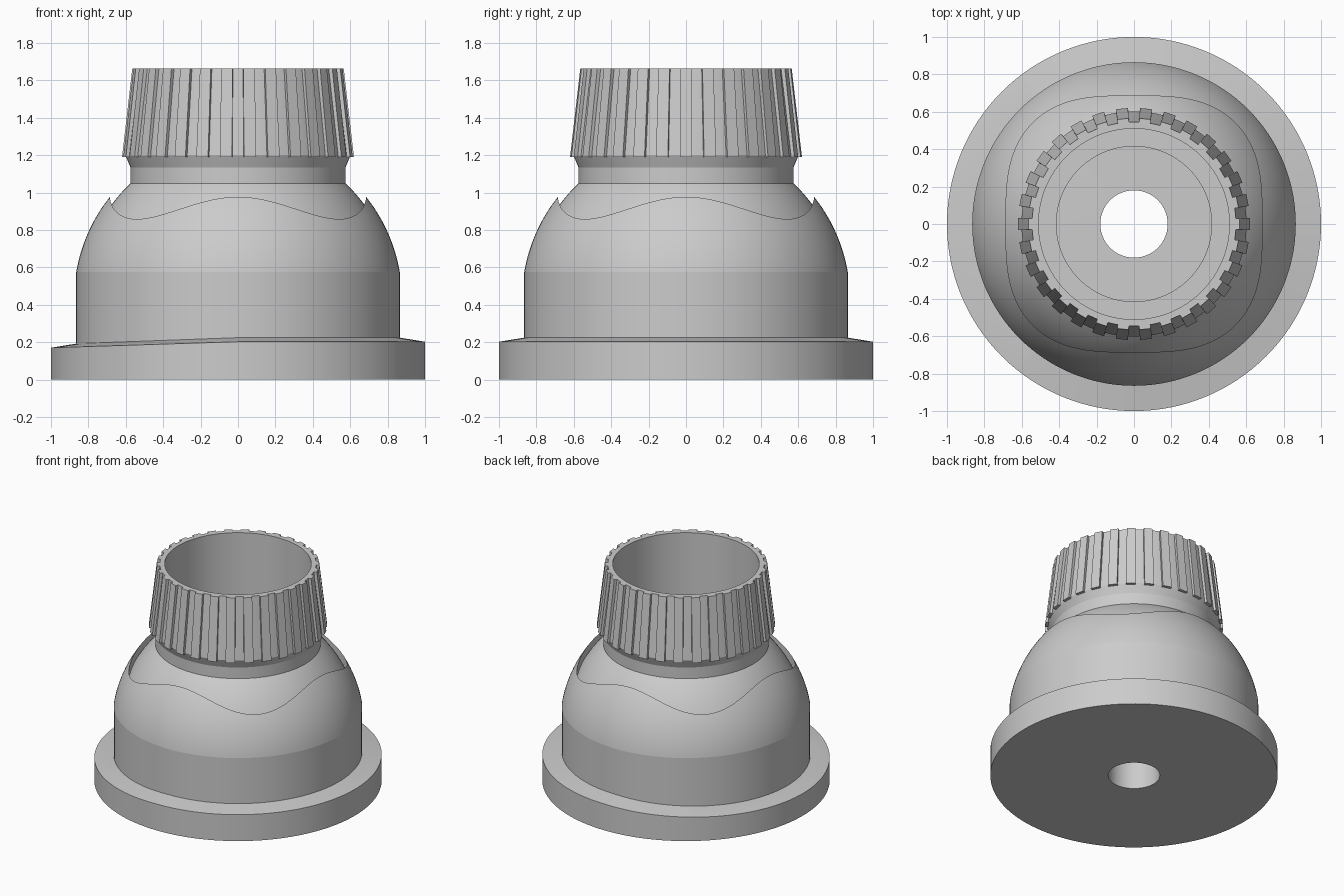
import bpy, bmesh
from math import sin, cos, pi, sqrt, radians

cube = bpy.data.objects.get("Cube")
if cube:
    bpy.data.objects.remove(cube)

SEG = 128
RIBS = 30

grey = bpy.data.materials.new("plain_grey")
grey.use_nodes = True
colour = (0.6, 0.6, 0.6, 1)
grey.diffuse_color = colour
grey.node_tree.nodes["Principled BSDF"].inputs["Base Color"].default_value = colour


def add_object(name, bm, smooth=True):
    bmesh.ops.recalc_face_normals(bm, faces=bm.faces[:])
    mesh = bpy.data.meshes.new(name)
    bm.to_mesh(mesh)
    bm.free()
    mesh.materials.append(grey)
    obj = bpy.data.objects.new(name, mesh)
    bpy.context.scene.collection.objects.link(obj)
    if smooth:
        bpy.ops.object.select_all(action='DESELECT')
        obj.select_set(True)
        bpy.context.view_layer.objects.active = obj
        bpy.ops.object.shade_smooth_by_angle(angle=radians(8))
    return obj


def lathe(name, profile):
    """Turn a closed profile, given as a function of the angle, round z."""
    bm = bmesh.new()
    loops = []
    for i in range(SEG):
        a = 2 * pi * i / SEG
        loops.append([bm.verts.new((r * cos(a), r * sin(a), z)) for r, z in profile(a)])
    for i in range(SEG):
        p, q = loops[i], loops[(i + 1) % SEG]
        for j in range(len(p)):
            k = (j + 1) % len(p)
            bm.faces.new((p[j], q[j], q[k], p[k]))
    return add_object(name, bm)


def ball_arc(r0, r1, centre, radius, steps=14):
    """Points on a ball from one ring radius to a smaller one."""
    rs = [r0 + (r1 - r0) * (1 - (1 - i / steps) ** 2) for i in range(steps + 1)] \
        if r0 < r1 else [r0 + (r1 - r0) * (i / steps) ** 1.5 for i in range(steps + 1)]
    return [(r, centre + sqrt(max(radius * radius - r * r, 0))) for r in rs]


# Base flange, its rim dipping slightly on one side
def flange_profile(a):
    top = 0.203 - 0.032 * max(0, -cos(a))
    return [(0.18, 0), (1, 0), (1, top), (0.865, top + 0.022), (0.18, 0.22)]


# Domed body with a raised outer shell cut along a rounded square
def body_profile(a):
    edge = 0.725 - 0.04 * cos(4 * a)
    shell = ball_arc(0.865, edge, 0.43, 0.877)
    dome = ball_arc(edge, 0.575, 0.44, 0.838)
    return [(0.415, 0.15), (0.865, 0.15)] + shell + dome + [(0.415, 1.05)]


# Neck and tapered hollow collar
def collar_profile(a):
    return [(0.575, 1.04), (0.575, 1.135), (0.602, 1.2),
            (0.545, 1.665), (0.51, 1.665), (0.51, 1.04)]


lathe("base_flange", flange_profile)
lathe("domed_body", body_profile)
lathe("collar", collar_profile)

# Grip ribs round the collar
bm = bmesh.new()
for i in range(RIBS):
    a = 2 * pi * i / RIBS
    ends = []
    for z, inner, outer, half in ((1.19, 0.58, 0.62, 0.033), (1.665, 0.53, 0.565, 0.03)):
        corners = ((inner, -half), (outer, -half), (outer, half), (inner, half))
        ends.append([bm.verts.new((r * cos(a) - w * sin(a), r * sin(a) + w * cos(a), z))
                     for r, w in corners])
    low, high = ends
    bm.faces.new(low[::-1])
    bm.faces.new(high)
    for j in range(4):
        k = (j + 1) % 4
        bm.faces.new((low[j], low[k], high[k], high[j]))
add_object("grip_ribs", bm, smooth=False)
